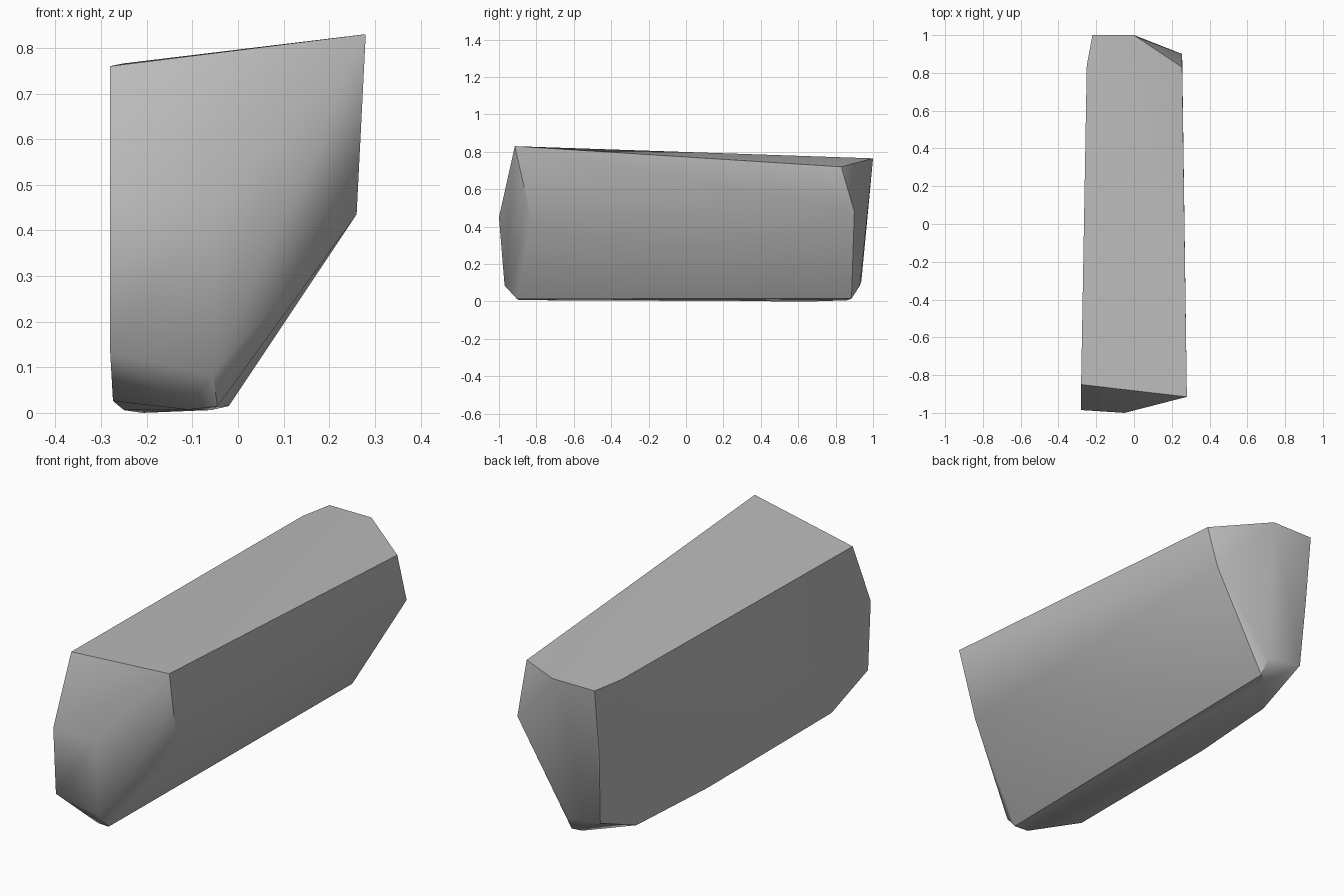
import bpy, bmesh, math

cube = bpy.data.objects.get("Cube")
if cube:
    bpy.data.objects.remove(cube, do_unlink=True)

# Stone colour
stone = bpy.data.materials.new("stone grey")
stone.use_nodes = True
grey = (0.5, 0.5, 0.5, 1)
stone.diffuse_color = grey
stone.node_tree.nodes["Principled BSDF"].inputs["Base Color"].default_value = grey

# Corners of the cut block, grouped by end
front_end = [
    (.28, -.915, .83), (-.28, -.85, .76),                         # top edge
    (.26, -.825, .435), (-.05, -1, .45), (-.28, -.985, .45),      # bulge
    (-.28, -.965, .13), (-.055, -.97, .085),                      # chamfer top
    (-.045, -.905, .014), (-.11, -.89, .007), (-.274, -.70, .026),  # chamfer foot
]
back_end = [
    (.255, .83, .72), (0, 1, .765), (-.22, 1, .765), (-.25, .84, .766),  # top edge
    (.255, .9, .48), (-.22, .965, .447),                          # waist
    (-.207, .938, .11), (-.025, .93, .085),                       # chamfer top
    (-.02, .885, .015), (-.06, .86, .006),                        # chamfer foot
]
underside = [(-.25, .193, .006), (-.21, .672, 0)]

# Wrap the corners in a convex skin
bm = bmesh.new()
for corner in front_end + back_end + underside:
    bm.verts.new(corner)
hull = bmesh.ops.convex_hull(bm, input=bm.verts[:])
loose = [v for v in bm.verts if not v.link_faces]
bmesh.ops.delete(bm, geom=loose, context='VERTS')
bmesh.ops.recalc_face_normals(bm, faces=bm.faces[:])
mesh = bpy.data.meshes.new("stone_block")
bm.to_mesh(mesh)
bm.free()

block = bpy.data.objects.new("stone_block", mesh)
mesh.materials.append(stone)
bpy.context.collection.objects.link(block)

# Soft shading across shallow facets, crisp cut edges
bpy.ops.object.select_all(action='DESELECT')
block.select_set(True)
bpy.context.view_layer.objects.active = block
bpy.ops.object.shade_smooth_by_angle(angle=math.radians(40))
